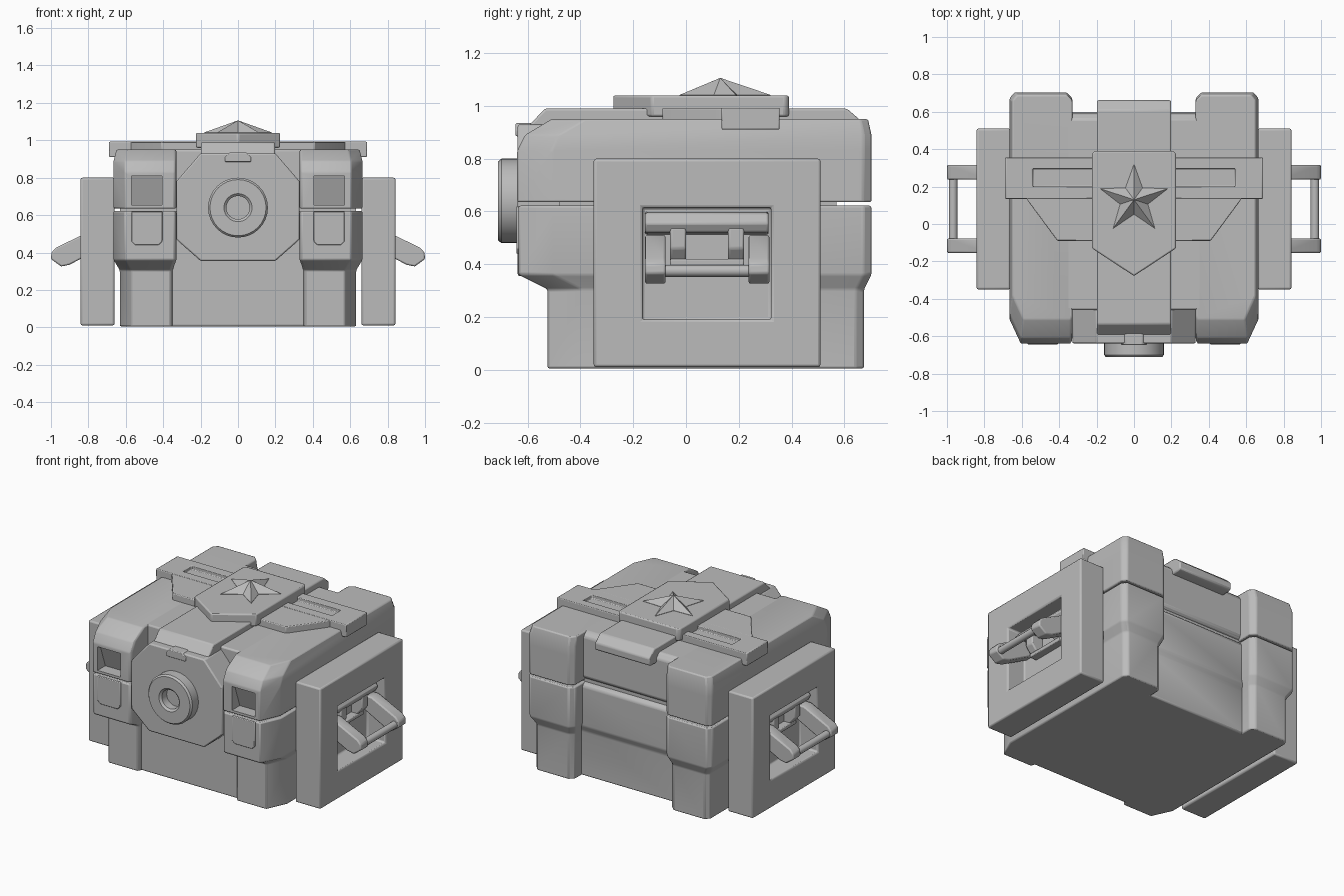
import bpy, bmesh, math

if "Cube" in bpy.data.objects:
    bpy.data.objects.remove(bpy.data.objects["Cube"])

grey = bpy.data.materials.new("plain grey")
grey.diffuse_color = (0.5, 0.5, 0.5, 1)
grey.use_nodes = True
grey.node_tree.nodes["Principled BSDF"].inputs["Base Color"].default_value = grey.diffuse_color


def loft(name, rings, bevel=0.0, mirror=False, cutter=None):
    """Skin a stack of equal-length rings and cap both ends."""
    bm = bmesh.new()
    vs = [[bm.verts.new(p) for p in r] for r in rings]
    n = len(vs[0])
    for a, b in zip(vs, vs[1:]):
        for i in range(n):
            bm.faces.new((a[i], a[(i + 1) % n], b[(i + 1) % n], b[i]))
    bm.faces.new(vs[0][::-1])
    bm.faces.new(vs[-1])
    bmesh.ops.recalc_face_normals(bm, faces=bm.faces)
    me = bpy.data.meshes.new(name)
    bm.to_mesh(me)
    bm.free()
    me.materials.append(grey)
    ob = bpy.data.objects.new(name, me)
    bpy.context.collection.objects.link(ob)
    if bevel:
        m = ob.modifiers.new("bevel", 'BEVEL')
        m.width, m.segments, m.limit_method = bevel, 2, 'ANGLE'
        m.angle_limit = math.radians(25)
    if cutter:
        m = ob.modifiers.new("cut", 'BOOLEAN')
        m.operation, m.object = 'DIFFERENCE', cutter
    if mirror:
        ob.modifiers.new("mirror", 'MIRROR')
    return ob


def at(axis, pts, d):
    """Place a flat profile at distance d along an axis."""
    if axis == 'x':
        return [(d, a, b) for a, b in pts]
    if axis == 'y':
        return [(a, d, b) for a, b in pts]
    return [(a, b, d) for a, b in pts]


def prism(name, axis, pts, a, b, **kw):
    return loft(name, [at(axis, pts, a), at(axis, pts, b)], **kw)


def rect(a0, a1, b0, b1):
    return [(a0, b0), (a1, b0), (a1, b1), (a0, b1)]


def box(name, x, y, z, **kw):
    return prism(name, 'z', rect(*x, *y), *z, **kw)


def circle(r, cz, n=32):
    return [(r * math.cos(2 * math.pi * i / n), cz + r * math.sin(2 * math.pi * i / n)) for i in range(n)]


def both_sides(pts):
    """Complete a right-hand outline with its left-hand reflection."""
    return pts + [(-x, y) for x, y in reversed(pts) if x != 0]


def column_ring(z, front, back, inner, outer):
    """Plan of a side column with cut corners."""
    return at('z', [(inner + .01, front), (outer - .06, front), (outer, front + .13), (outer, back - .03),
                    (outer - .025, back), (inner + .03, back), (inner, back - .03), (inner, front + .02)], z)


# Chest body and lid between the columns
prism("body_core", 'x', [(-.50, .005), (.58, .005), (.58, .30), (.60, .34), (.60, .60), (.58, .62), (-.50, .62)],
      -.37, .37, bevel=.01)
box("seam_core", (-.63, .63), (-.48, .57), (.58, .68))
prism("lid_core", 'x', [(-.46, .64), (.57, .64), (.59, .66), (.59, .92), (.56, .95), (-.46, .95)],
      -.36, .36, bevel=.01)

# Heavy side columns, lower half and lid half
loft("lower_column", [column_ring(.005, -.525, .675, .35, .632), column_ring(.305, -.525, .675, .35, .632),
                      column_ring(.36, -.635, .703, .33, .665), column_ring(.622, -.635, .703, .33, .665)],
     bevel=.016, mirror=True)
pocket = prism("pocket_cutter", 'x', [(-.70, .655), (-.56, .655), (-.615, .81), (-.70, .81)], .405, .57)
pocket.hide_render = True
pocket.hide_viewport = True
loft("lid_column", [column_ring(.635, -.64, .703, .33, .665), column_ring(.83, -.64, .703, .33, .665),
                    column_ring(.89, -.61, .703, .33, .665), column_ring(.95, -.51, .69, .33, .65)],
     bevel=.016, mirror=True, cutter=pocket)
prism("clasp_plate", 'y', [(.425, .44), (.55, .44), (.57, .46), (.57, .62), (.405, .62), (.405, .46)],
      -.63, -.643, bevel=.004, mirror=True)

# Front lock plate and the strap over the lid
prism("lock_plate", 'y', both_sides([(.20, .355), (.33, .47), (.33, .78), (.20, .93)]), -.42, -.638, bevel=.008)
prism("lid_strap", 'x', [(-.638, .80), (-.638, .88), (-.535, .99), (.61, .99), (.662, .945), (.662, .90),
                         (.64, .89), (.56, .89), (-.45, .80)], -.198, .198, bevel=.008)

# Round lock with a recessed hole, and the small tab above it
lock = [(.16, -.60), (.16, -.64), (.16, -.70), (.15, -.712), (.075, -.712), (.062, -.70), (.062, -.65)]
loft("round_lock", [at('y', circle(r, .64), y) for r, y in lock])
prism("lock_tab", 'y', both_sides([(.07, .885), (.07, .91), (.045, .935)]), -.56, -.646, bevel=.005)

# Cross bar on the lid with long grooves
box("cross_bar", (-.69, .69), (.135, .355), (.91, .965), bevel=.006)
loft("grooved_bar", [at('z', rect(.15, .69, .135, .355), .94), at('z', rect(.15, .69, .135, .355), .993),
                     at('z', rect(.21, .54, .20, .295), .993), at('z', rect(.21, .54, .20, .295), .968)],
     bevel=.005, mirror=True)
prism("wing_plate", 'z', [(.18, .14), (.575, .14), (.565, .12), (.41, -.09), (.18, -.09)],
      .94, .992, bevel=.005, mirror=True)

# Shield with a raised star
prism("shield", 'z', both_sides([(0, -.278), (.225, -.13), (.225, .375), (.21, .39)]), .96, 1.04, bevel=.008)
star, tip = [], []
for i in range(10):
    r = .19 if i % 2 == 0 else .078
    a = math.pi / 2 + i * math.pi / 5
    star.append((r * math.cos(a), .13 + r * math.sin(a)))
    tip.append((.001 * math.cos(a), .13 + .001 * math.sin(a)))
loft("star", [at('z', star, 1.035), at('z', star, 1.042), at('z', tip, 1.106)])

# Side panels with a window recess
outer, inner = rect(-.35, .51, .01, .80), rect(-.165, .323, .19, .615)
loft("side_panel", [at('x', outer, .66), at('x', outer, .842), at('x', inner, .842), at('x', inner, .71)],
     bevel=.01, mirror=True)

# Handle mount inside the recess
prism("mount_rail", 'y', [(.69, .51), (.78, .52), (.80, .555), (.77, .595), (.69, .60)],
      -.155, .313, bevel=.008, mirror=True)
for name, y in (("mount_post_front", (-.06, 0)), ("mount_post_back", (.16, .22))):
    prism(name, 'y', [(.69, .40), (.75, .41), (.79, .46), (.79, .54), (.69, .56)], *y, bevel=.008, mirror=True)
box("mount_sill", (.69, .76), (-.06, .22), (.395, .42), bevel=.005, mirror=True)

# Handle arms and grip
arm = [(.70, .44), (.74, .51), (.80, .51), (.975, .425), (.997, .40), (1.0, .365), (.945, .325), (.90, .335)]
for name, y in (("handle_arm_front", (-.155, -.077)), ("handle_arm_back", (.237, .316))):
    prism(name, 'y', arm, *y, bevel=.008, mirror=True)
grip = [(x + .967, z) for x, z in circle(.023, .375, 12)]
prism("handle_grip", 'y', grip, -.10, .26, mirror=True)

# Smooth rounded edges, keep hard corners
for ob in bpy.data.objects:
    ob.select_set(ob is not pocket)
bpy.context.view_layer.objects.active = bpy.data.objects["body_core"]
bpy.ops.object.shade_smooth_by_angle(angle=math.radians(35))
